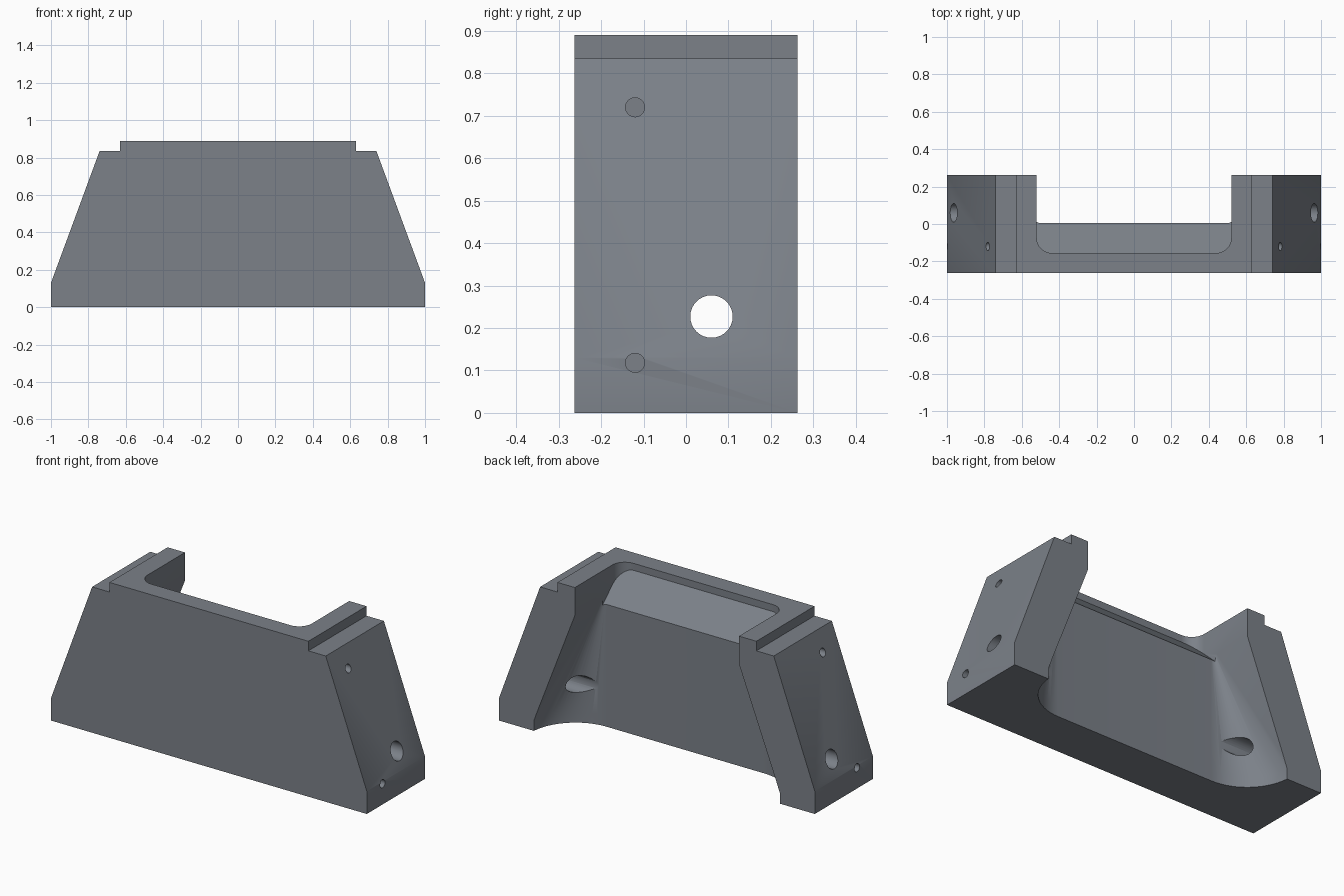
import bpy, bmesh, math

if "Cube" in bpy.data.objects:
    bpy.data.objects.remove(bpy.data.objects["Cube"])

HALF = 0.263          # half depth of the block
X_TOP, X_LOW = 0.52, 0.78
Z_TOP, Z_LOW = 0.73, 0.06
WALL_Y = 0.005        # inner face of the front wall


def loft(name, rings):
    """Closed solid skinned through rings with equal point counts."""
    bm = bmesh.new()
    loops = [[bm.verts.new(p) for p in ring] for ring in rings]
    n = len(loops[0])
    for a, b in zip(loops, loops[1:]):
        for i in range(n):
            j = (i + 1) % n
            bm.faces.new((a[i], a[j], b[j], b[i]))
    bm.faces.new(loops[0])
    bm.faces.new(loops[-1])
    bmesh.ops.recalc_face_normals(bm, faces=bm.faces)
    mesh = bpy.data.meshes.new(name)
    bm.to_mesh(mesh)
    bm.free()
    ob = bpy.data.objects.new(name, mesh)
    bpy.context.collection.objects.link(ob)
    return ob


def channel(half_x, y_min, r, y_max, steps=16):
    """U-shaped outline open toward +y, with rounded inner corners."""
    right = []
    for i in range(steps + 1):
        a = -math.pi / 2 + i / steps * math.pi / 2
        right.append((half_x - r + r * math.cos(a), y_min + r + r * math.sin(a)))
    right.append((half_x, y_max))
    return [(-x, y) for x, y in reversed(right)] + right


def rod(name, x0, x1, y, z, r, n=32):
    """Cylinder along x."""
    circle = [(y + r * math.cos(2 * math.pi * i / n),
               z + r * math.sin(2 * math.pi * i / n)) for i in range(n)]
    return loft(name, [[(x, a, b) for a, b in circle] for x in (x0, x1)])


def cut(target, cutter):
    mod = target.modifiers.new("cut", "BOOLEAN")
    mod.operation = "DIFFERENCE"
    mod.solver = "EXACT"
    mod.object = cutter
    bpy.context.view_layer.objects.active = target
    bpy.ops.object.modifier_apply(modifier=mod.name)
    bpy.data.objects.remove(cutter)


# Tapered block with stepped shoulders
side = [(1, 0), (1, 0.13), (0.74, 0.835), (0.63, 0.835), (0.63, 0.89)]
profile = side + [(-x, z) for x, z in reversed(side)]
body = loft("bracket_body", [[(x, y, z) for x, z in profile] for y in (-HALF, HALF)])

# Flared lower cavity whose corner radius shrinks toward the top
slope = (X_LOW - X_TOP) / (Z_TOP - Z_LOW)
z_end = 0.75
rings = []
for z, x in ((-0.1, X_LOW), (Z_LOW, X_LOW), (z_end, X_TOP - slope * (z_end - Z_TOP))):
    rings.append([(px, py, z) for px, py in channel(x, WALL_Y, x - 0.5, 0.5)])
cut(body, loft("lower_cavity", rings))

# Upper pocket with rounded corners and a sloping floor
outline = channel(X_TOP, -0.155, 0.08, 0.4)
floor = [(x, y, 0.85 - (y + 0.155) * 0.15 / 0.16) for x, y in outline]
cut(body, loft("upper_pocket", [floor, [(x, y, 1.1) for x, y in outline]]))

# Through holes and blind pin holes on both flanks
for s in (-1, 1):
    cut(body, rod("bolt_hole", s * 0.4, s * 1.1, 0.06, 0.227, 0.05))
    cut(body, rod("lower_pin_hole", s * 0.85, s * 1.1, -0.12, 0.118, 0.0225))
    cut(body, rod("upper_pin_hole", s * 0.64, s * 1.1, -0.12, 0.72, 0.0225))

# Single grey finish
grey = bpy.data.materials.new("slate_grey")
grey.diffuse_color = (0.2, 0.22, 0.25, 1)
grey.use_nodes = True
grey.node_tree.nodes["Principled BSDF"].inputs["Base Color"].default_value = grey.diffuse_color
body.data.materials.clear()
body.data.materials.append(grey)

bpy.ops.object.select_all(action="DESELECT")
body.select_set(True)
bpy.context.view_layer.objects.active = body
bpy.ops.object.shade_smooth_by_angle(angle=math.radians(30))
